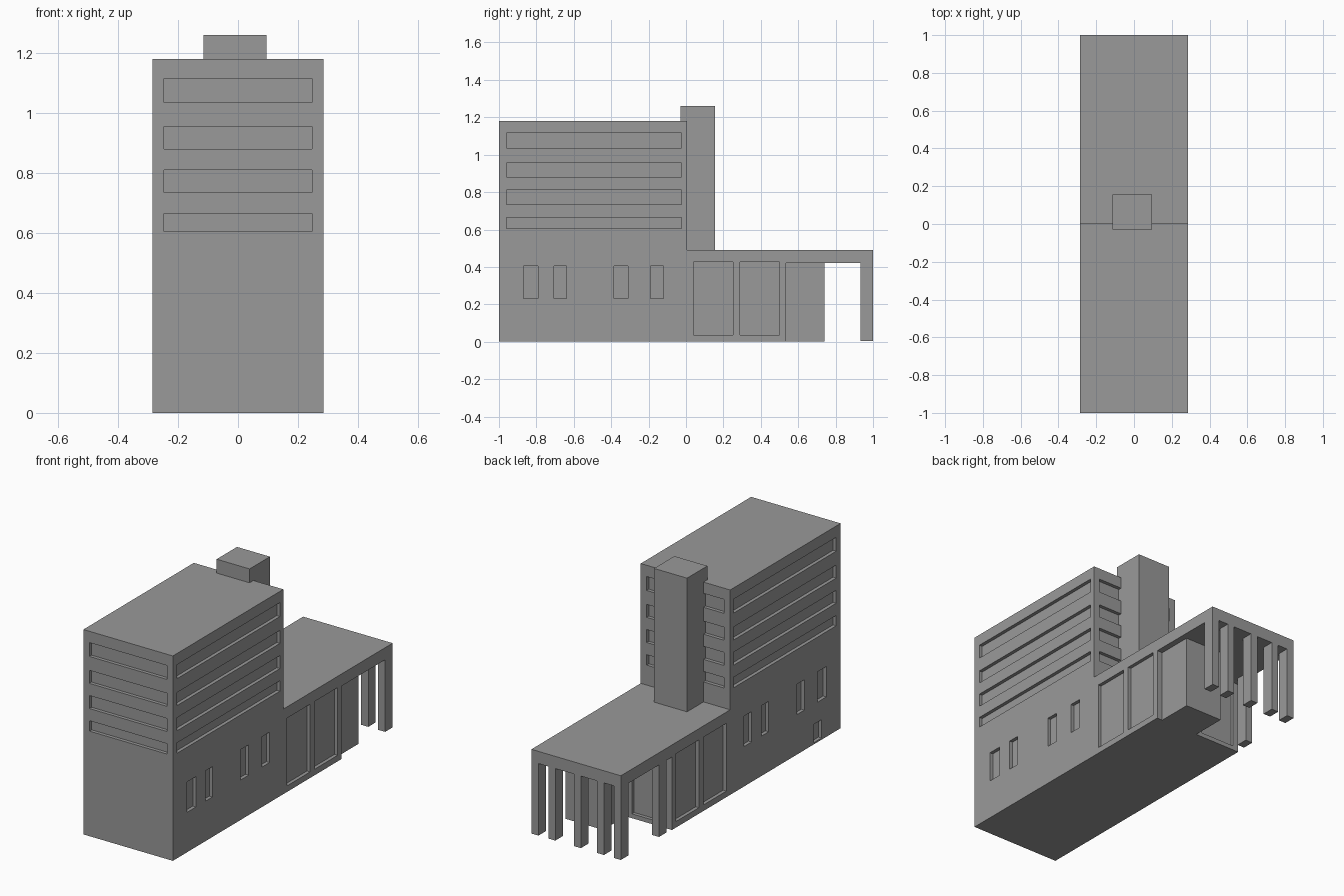
import bpy, bmesh
from mathutils import Matrix, Vector

cube = bpy.data.objects.get("Cube")
if cube:
    bpy.data.objects.remove(cube, do_unlink=True)

grey = bpy.data.materials.new("concrete grey")
grey.use_nodes = True
colour = (0.32, 0.32, 0.32, 1)
grey.diffuse_color = colour
grey.node_tree.nodes["Principled BSDF"].inputs["Base Color"].default_value = colour

W = 0.285        # half width
BACK = 0.005     # rear wall of the tall block
HALL = 0.535     # rear wall of the low hall
SOFFIT = 0.42    # underside of the canopy
DEPTH = 0.02     # recess depth of windows and panels


def finish(name, bm):
    bmesh.ops.recalc_face_normals(bm, faces=bm.faces)
    mesh = bpy.data.meshes.new(name)
    bm.to_mesh(mesh)
    bm.free()
    mesh.materials.append(grey)
    obj = bpy.data.objects.new(name, mesh)
    bpy.context.collection.objects.link(obj)
    return obj


def add_box(bm, x, y, z):
    centre = Vector((sum(x), sum(y), sum(z))) / 2
    size = (x[1] - x[0], y[1] - y[0], z[1] - z[0])
    bmesh.ops.create_cube(bm, size=1, matrix=Matrix.Translation(centre) @ Matrix.Diagonal((*size, 1)))


def box(name, x, y, z):
    bm = bmesh.new()
    add_box(bm, x, y, z)
    return finish(name, bm)


# Main body: side profile with tall block, low hall and canopy, extruded across
profile = [(-1, 0), (HALL, 0), (HALL, SOFFIT), (1, SOFFIT), (1, 0.49),
           (BACK, 0.49), (BACK, 1.18), (-1, 1.18)]
bm = bmesh.new()
face = bm.faces.new([bm.verts.new((-W, y, z)) for y, z in profile])
extruded = bmesh.ops.extrude_face_region(bm, geom=[face])["geom"]
bmesh.ops.translate(bm, vec=(2 * W, 0, 0),
                    verts=[v for v in extruded if isinstance(v, bmesh.types.BMVert)])
body = finish("building_body", bm)

# Recess cutters
bm = bmesh.new()


def recess_side(side, y, z):
    x = sorted((side * (W - DEPTH), side * (W + 0.05)))
    add_box(bm, x, y, z)


# Ribbon windows around all four walls
for z in [(0.605, 0.665), (0.735, 0.81), (0.88, 0.955), (1.035, 1.115)]:
    for side in (-1, 1):
        recess_side(side, (-0.96, -0.025), z)
    add_box(bm, (-0.247, 0.247), (-1.05, -1 + DEPTH), z)
    add_box(bm, (-0.247, 0.247), (BACK - DEPTH, BACK + 0.05), z)

# Small upright windows
small = {1: [(-0.87, -0.79), (-0.705, -0.64), (-0.385, -0.31), (-0.19, -0.12)],
         -1: [(-0.87, -0.79), (-0.67, -0.605), (-0.345, -0.28), (-0.19, -0.12)]}
for side, spans in small.items():
    for y in spans:
        recess_side(side, y, (0.23, 0.405))

# Large hall panels, rear hall panel and low side hatch
for side in (-1, 1):
    for y in [(0.04, 0.25), (0.29, 0.50)]:
        recess_side(side, y, (0.035, 0.425))
add_box(bm, (-0.25, -0.03), (HALL - DEPTH, HALL + 0.05), (0.025, 0.41))
recess_side(-1, (-0.826, -0.753), (0.01, 0.115))

cutter = finish("recess_cutter", bm)
cutter.hide_render = True
mod = body.modifiers.new("recesses", 'BOOLEAN')
mod.operation = 'DIFFERENCE'
mod.solver = 'EXACT'
mod.object = cutter
bpy.context.view_layer.objects.active = body
bpy.ops.object.modifier_apply(modifier=mod.name)
bpy.data.objects.remove(cutter, do_unlink=True)

# Stair tower behind the tall block
box("stair_tower", (-0.115, 0.095), (-0.03, 0.155), (0.49, 1.26))

# Entrance block under the canopy
box("entrance_block", (0.01, 0.25), (HALL, 0.74), (0, SOFFIT))

# Canopy columns along the rear edge, and one on the side
for i, x in enumerate((-0.2625, -0.155, -0.008, 0.155, 0.2625)):
    box(f"rear_column_{i + 1}", (x - 0.0225, x + 0.0225), (0.932, 1), (0.005, SOFFIT))
box("side_column", (-W, -W + 0.045), (0.585, 0.653), (0.005, SOFFIT))
